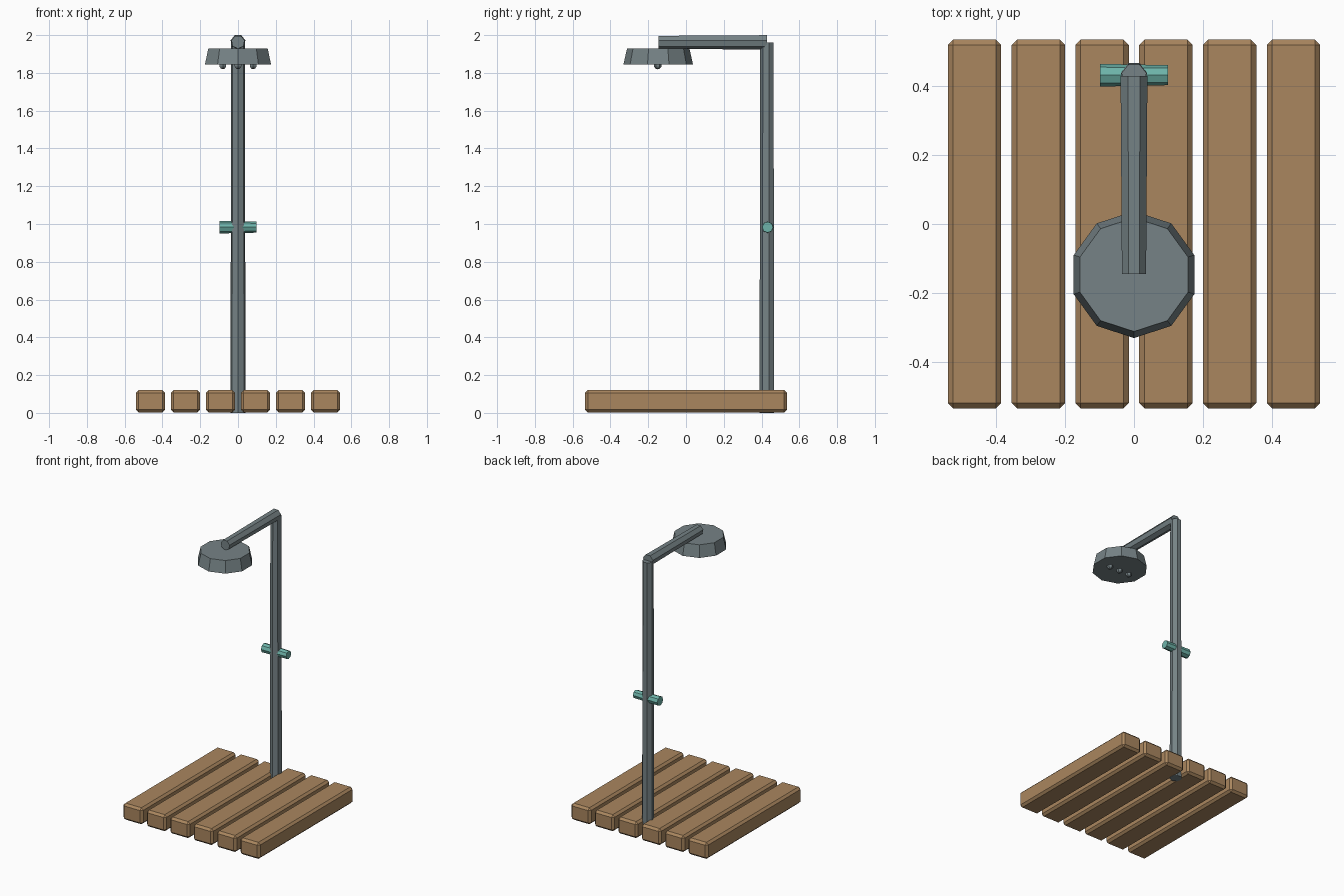
import bpy, bmesh, math
from mathutils import Matrix, Vector

if "Cube" in bpy.data.objects:
    bpy.data.objects.remove(bpy.data.objects["Cube"])


def material(name, rgb):
    m = bpy.data.materials.new(name)
    m.diffuse_color = (*rgb, 1)
    m.use_nodes = True
    m.node_tree.nodes["Principled BSDF"].inputs["Base Color"].default_value = m.diffuse_color
    return m


WOOD = material("warm wood", (0.40, 0.24, 0.114))
METAL = material("grey metal", (0.18, 0.225, 0.237))
TEAL = material("teal", (0.156, 0.456, 0.40))


def finish(name, bm, mat):
    bmesh.ops.recalc_face_normals(bm, faces=bm.faces)
    me = bpy.data.meshes.new(name)
    bm.to_mesh(me)
    bm.free()
    me.materials.append(mat)
    ob = bpy.data.objects.new(name, me)
    bpy.context.collection.objects.link(ob)
    return ob


def tube(name, start, end, r1, r2, sides, corner, mat):
    """Tapered prism from start to end, with one corner pointing along corner."""
    start, end, u = Vector(start), Vector(end), Vector(corner)
    v = (end - start).normalized().cross(u)
    bm = bmesh.new()
    rings = []
    for centre, r in ((start, r1), (end, r2)):
        ring = []
        for i in range(sides):
            a = math.tau * i / sides
            ring.append(bm.verts.new(centre + r * (math.cos(a) * u + math.sin(a) * v)))
        rings.append(ring)
        bm.faces.new(ring)
    for i in range(sides):
        j = (i + 1) % sides
        bm.faces.new((rings[0][i], rings[0][j], rings[1][j], rings[1][i]))
    return finish(name, bm, mat)


# Bevelled floor planks
for i in range(6):
    bm = bmesh.new()
    bmesh.ops.create_cube(bm, size=1)
    bmesh.ops.scale(bm, vec=(0.155, 1.07, 0.118), verts=bm.verts)
    bmesh.ops.bevel(bm, geom=bm.edges[:], offset=0.015, segments=1, affect='EDGES')
    plank = finish(f"floor_plank_{i + 1}", bm, WOOD)
    plank.location = ((i - 2.5) * 0.1852, 0, 0.062)

# Upright pipe and overhead arm
tube("post", (0, 0.43, 0), (0, 0.43, 1.96), 0.041, 0.037, 7, (0, -1, 0), METAL)
tube("arm", (0, 0.43, 1.9635), (0, -0.145, 1.9635), 0.040, 0.036, 7, (0, 0, -1), METAL)

# Shower head
tube("shower_head", (0, -0.147, 1.845), (0, -0.147, 1.93), 0.184, 0.165, 10, (0, -1, 0), METAL)

# Water nozzles under the head
for i, x in enumerate((-0.08, 0, 0.08)):
    bm = bmesh.new()
    bmesh.ops.create_uvsphere(bm, u_segments=6, v_segments=5, radius=0.021,
                              matrix=Matrix.Translation((x, -0.15, 1.84)))
    finish(f"nozzle_{i + 1}", bm, METAL)

# Tap handle through the post
tube("tap_handle", (-0.098, 0.432, 0.983), (0.098, 0.432, 0.983), 0.033, 0.029, 8, (0, 0, 1), TEAL)
